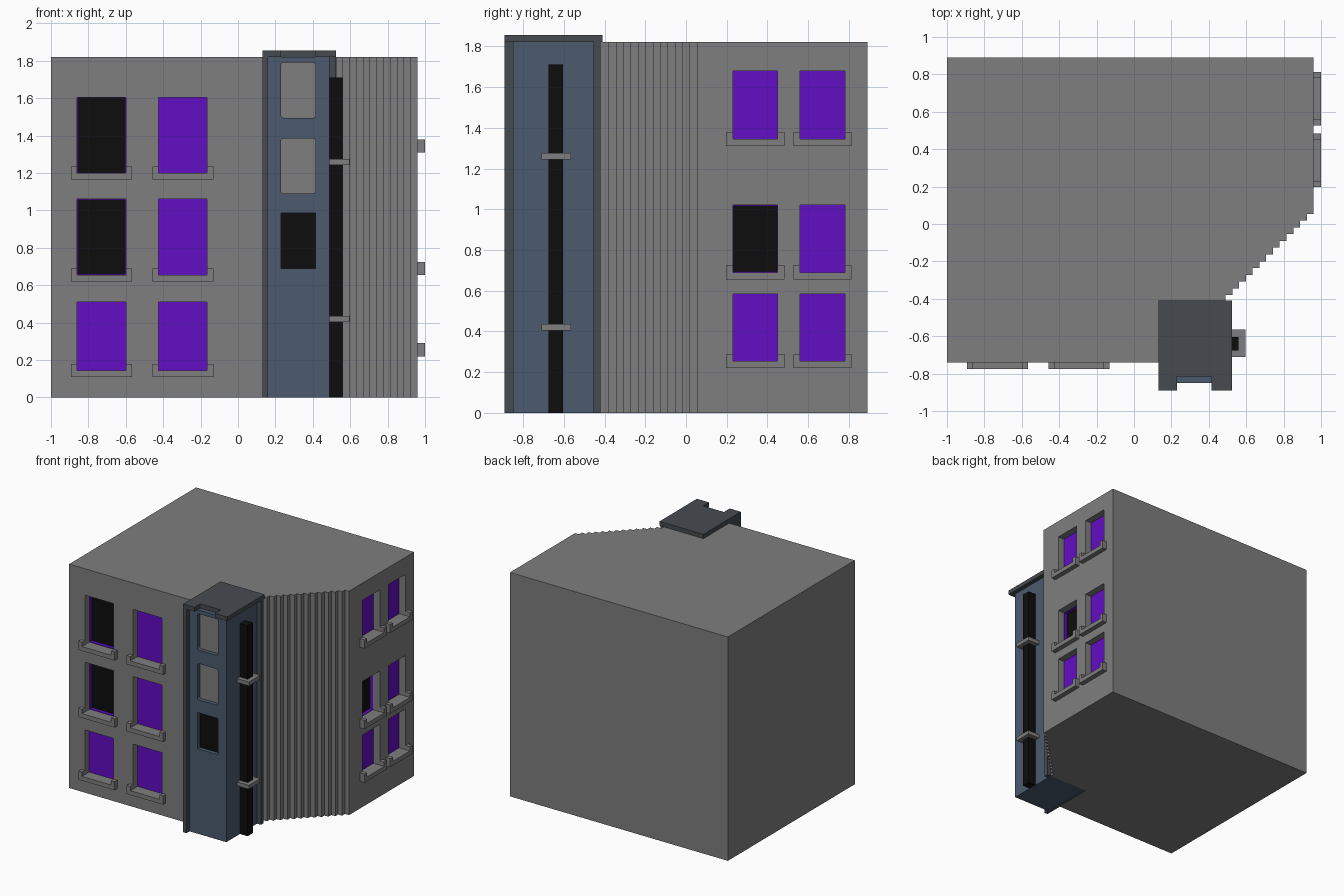
import bpy, bmesh, math

old = bpy.data.objects.get("Cube")
if old:
    bpy.data.objects.remove(old, do_unlink=True)


def material(name, rgb):
    m = bpy.data.materials.new(name)
    m.use_nodes = True
    m.diffuse_color = (*rgb, 1)
    m.node_tree.nodes["Principled BSDF"].inputs["Base Color"].default_value = (*rgb, 1)
    return m


GREY = material("concrete grey", (0.21, 0.21, 0.215))
BLUE = material("slate blue", (0.072, 0.102, 0.156))
DARK = material("dark trim", (0.061, 0.07, 0.08))
PURPLE = material("purple glass", (0.122, 0.004, 0.552))
BLACK = material("black", (0.004, 0.004, 0.004))


def prism(name, pts, lo, hi, mat, place=lambda a, b, h: (a, b, h)):
    """Extrude a 2D outline between lo and hi; place maps it into the model."""
    bm = bmesh.new()
    bottom = [bm.verts.new(place(a, b, lo)) for a, b in pts]
    top = [bm.verts.new(place(a, b, hi)) for a, b in pts]
    bm.faces.new(bottom)
    bm.faces.new(top)
    n = len(pts)
    for i in range(n):
        j = (i + 1) % n
        bm.faces.new((bottom[i], bottom[j], top[j], top[i]))
    bmesh.ops.recalc_face_normals(bm, faces=bm.faces)
    me = bpy.data.meshes.new(name)
    bm.to_mesh(me)
    bm.free()
    me.materials.append(mat)
    ob = bpy.data.objects.new(name, me)
    bpy.context.collection.objects.link(ob)
    return ob


def rect(a0, a1, b0, b1):
    return [(a0, b0), (a1, b0), (a1, b1), (a0, b1)]


def box(name, x0, x1, y0, y1, z0, z1, mat):
    return prism(name, rect(x0, x1, y0, y1), z0, z1, mat)


def rounded(a0, a1, b0, b1, r=0.015, steps=4):
    pts = []
    corners = [(a1 - r, b1 - r), (a0 + r, b1 - r), (a0 + r, b0 + r), (a1 - r, b0 + r)]
    for k, (ca, cb) in enumerate(corners):
        for s in range(steps + 1):
            t = math.pi / 2 * (k + s / steps)
            pts.append((ca + r * math.cos(t), cb + r * math.sin(t)))
    return pts


def cut(target, cutter):
    cutter.hide_render = True
    mod = target.modifiers.new("opening", "BOOLEAN")
    mod.operation = "DIFFERENCE"
    mod.solver = "EXACT"
    mod.object = cutter
    bpy.context.view_layer.objects.active = target
    bpy.ops.object.modifier_apply(modifier=mod.name)
    bpy.data.objects.remove(cutter, do_unlink=True)


# Wall frames: along the wall, height, distance outward
def front_wall(a, b, h):
    return (a, -0.74 - h, b)


def right_wall(a, b, h):
    return (0.96 + h, a, b)


def tower_wall(a, b, h):
    return (a, -0.85 - h, b)


# Main block with the stepped diagonal corner
STEP, H = 0.47 / 13, 1.82
outline = [(-1, 0.89), (-1, -0.74), (0.13, -0.74), (0.13, -0.42), (0.49, -0.42)]
for i in range(13):
    outline += [(0.49 + i * STEP, -0.38 + i * STEP), (0.49 + (i + 1) * STEP, -0.38 + i * STEP)]
outline.append((0.96, 0.89))
body = prism("main_block", outline, 0, H, GREY)


def window(label, a0, a1, b0, b1, place, black):
    """Recessed window with a U-shaped sill."""
    depth = 0.09 if black else 0.06
    cut(body, prism("cutter", rect(a0, a1, b0, b1), -depth, 0.05, GREY, place))
    prism(label + "_glass", rect(a0, a1, b0, b1), -depth - 0.003, -depth + 0.003,
          BLACK if black else PURPLE, place)
    if black:
        t = 0.004
        for side, r in (("left", rect(a0, a0 + t, b0, b1)), ("right", rect(a1 - t, a1, b0, b1)),
                        ("bottom", rect(a0, a1, b0, b0 + t)), ("top", rect(a0, a1, b1 - t, b1))):
            prism(label + "_lining_" + side, r, -depth, -0.06, PURPLE, place)
    e, d = 0.033, 0.035
    sill = [(a0 - e, b0 - d), (a1 + e, b0 - d), (a1 + e, b0 + d), (a1, b0 + d),
            (a1, b0), (a0, b0), (a0, b0 + d), (a0 - e, b0 + d)]
    prism(label + "_sill", sill, 0, 0.04 if place is right_wall else 0.035, GREY, place)


# Front windows: columns by rows
for r, (z0, z1) in enumerate([(0.145, 0.51), (0.655, 1.06), (1.2, 1.605)]):
    for c, (x0, x1) in enumerate([(-0.86, -0.6), (-0.425, -0.165)]):
        window(f"front_window_{r}_{c}", x0, x1, z0, z1, front_wall, c == 0 and r > 0)

# Side windows
for r, (z0, z1) in enumerate([(0.255, 0.585), (0.69, 1.02), (1.345, 1.68)]):
    for c, (y0, y1) in enumerate([(0.23, 0.45), (0.56, 0.78)]):
        window(f"side_window_{r}_{c}", y0, y1, z0, z1, right_wall, c == 0 and r == 1)

# Stair tower with its three recessed panels
tower = box("stair_tower", 0.16, 0.49, -0.85, -0.42, 0, H, BLUE)
panels = [("lower", rect(0.23, 0.415, 0.69, 0.985), BLACK),
          ("middle", rounded(0.23, 0.415, 1.09, 1.385), GREY),
          ("upper", rounded(0.23, 0.415, 1.495, 1.79), GREY)]
for label, pts, mat in panels:
    cut(tower, prism("cutter", pts, -0.035, 0.05, BLUE, tower_wall))
    prism("tower_panel_" + label, pts, -0.038, -0.032, mat, tower_wall)

# Tower trim and notched roof cap
box("tower_left_trim", 0.13, 0.16, -0.89, -0.42, 0, H, DARK)
box("tower_rear_trim", 0.49, 0.525, -0.455, -0.42, 0, H, DARK)
cap = [(0.13, -0.41), (0.13, -0.89), (0.23, -0.89), (0.23, -0.815), (0.415, -0.815),
       (0.415, -0.89), (0.525, -0.89), (0.525, -0.41)]
prism("tower_cap", cap, H, 1.855, DARK)

# Downpipe and its brackets
box("downpipe", 0.49, 0.56, -0.675, -0.605, 0, 1.71, BLACK)
for i, z in enumerate((0.42, 1.26)):
    box(f"pipe_bracket_{i}", 0.49, 0.595, -0.71, -0.565, z - 0.016, z + 0.016, GREY)
